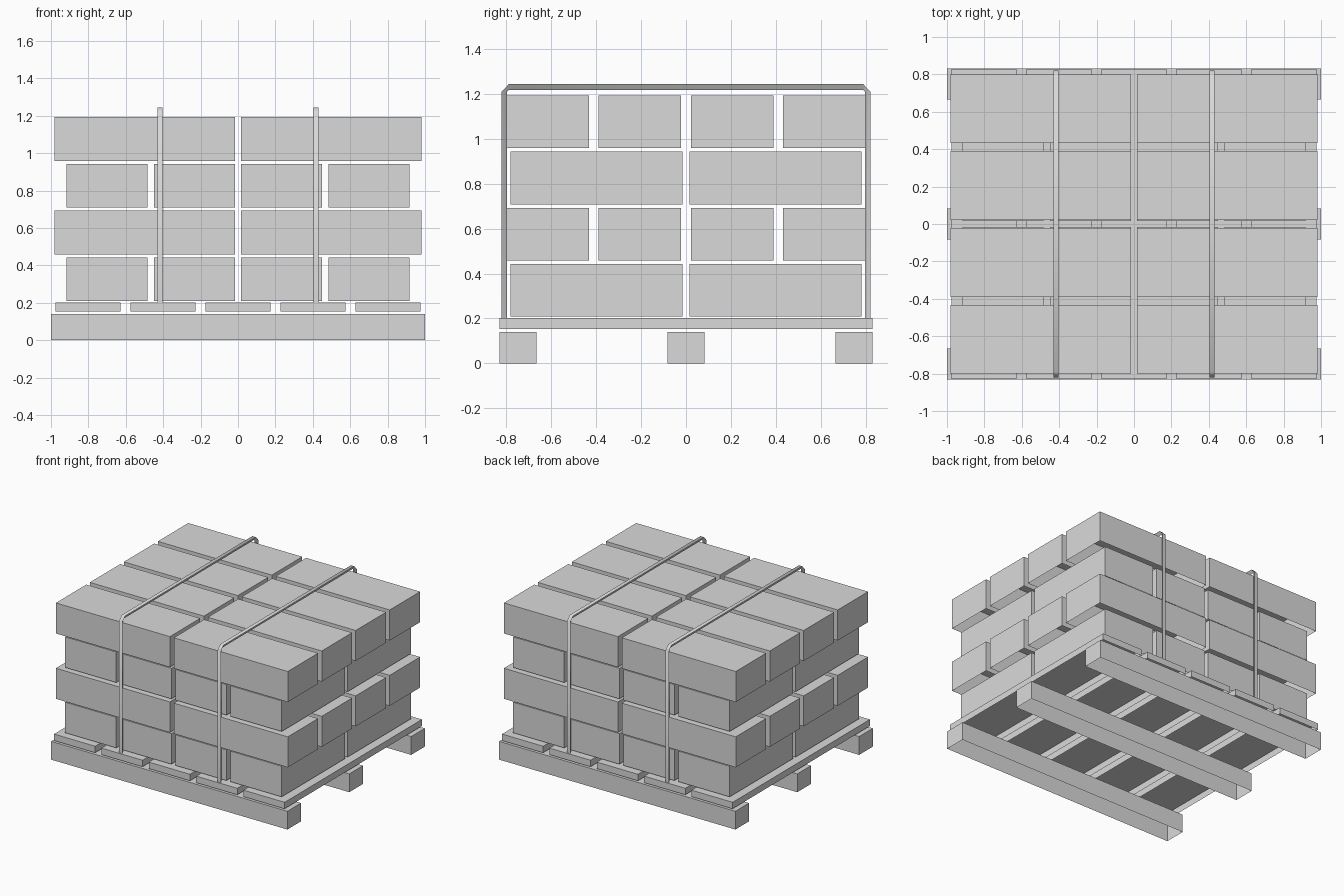
import bpy, bmesh

if "Cube" in bpy.data.objects:
    bpy.data.objects.remove(bpy.data.objects["Cube"])

grey = bpy.data.materials.new("plain_grey")
grey.diffuse_color = (0.7, 0.7, 0.7, 1)
grey.use_nodes = True
grey.node_tree.nodes["Principled BSDF"].inputs["Base Color"].default_value = grey.diffuse_color


def finish(name, bm):
    me = bpy.data.meshes.new(name)
    bm.to_mesh(me)
    bm.free()
    me.materials.append(grey)
    ob = bpy.data.objects.new(name, me)
    bpy.context.collection.objects.link(ob)
    return ob


def box(name, centre, size):
    """Box without its hidden underside."""
    bm = bmesh.new()
    bmesh.ops.create_cube(bm, size=1)
    bm.normal_update()
    under = [f for f in bm.faces if f.normal.z < -0.5]
    bmesh.ops.delete(bm, geom=under, context='FACES')
    for v in bm.verts:
        v.co = [c + s * p for c, s, p in zip(centre, size, v.co)]
    return finish(name, bm)


# Pallet: three runners along x, five slats across them
for i, y in enumerate((-0.748, 0, 0.748)):
    box(f"pallet_runner_{i + 1}", (0, y, 0.07), (2, 0.165, 0.14))
for i in range(5):
    box(f"pallet_slat_{i + 1}", ((i - 2) * 0.401, 0, 0.177), (0.348, 1.66, 0.05))

# Cartons: four layers, alternating direction
for layer in range(4):
    z = 0.326 + 0.25 * layer
    if layer % 2 == 0:
        nx, ny, px, py, size = 4, 2, 0.467, 0.797, (0.433, 0.765, 0.234)
    else:
        nx, ny, px, py, size = 2, 4, 0.998, 0.411, (0.965, 0.367, 0.234)
    for i in range(nx):
        for j in range(ny):
            box(f"carton_layer{layer + 1}_{i + 1}_{j + 1}",
                ((i - (nx - 1) / 2) * px, (j - (ny - 1) / 2) * py, z), size)

# Straps: three-sided band, flat side outward, with chamfered corners
outer = [(-0.822, 0.2), (-0.822, 1.21), (-0.79, 1.244)]
inner = [(-0.798, 0.2), (-0.798, 1.211), (-0.79, 1.219)]
outer += [(-y, z) for y, z in reversed(outer)]
inner += [(-y, z) for y, z in reversed(inner)]
for name, x in (("strap_left", -0.417), ("strap_right", 0.417)):
    bm = bmesh.new()
    rings = []
    for (oy, oz), (iy, iz) in zip(outer, inner):
        rings.append([bm.verts.new(p) for p in (
            (x - 0.014, oy, oz), (x + 0.014, oy, oz), (x, iy, iz))])
    for a, b in zip(rings, rings[1:]):
        for k in range(3):
            n = (k + 1) % 3
            bm.faces.new((a[k], a[n], b[n], b[k]))
    bm.faces.new(rings[0])
    bm.faces.new(rings[-1])
    bmesh.ops.recalc_face_normals(bm, faces=bm.faces)
    ob = finish(name, bm)
    # Soft shading around the corner chamfers, crisp long edges
    bpy.ops.object.select_all(action='DESELECT')
    ob.select_set(True)
    bpy.context.view_layer.objects.active = ob
    bpy.ops.object.shade_smooth_by_angle(angle=1.0)
